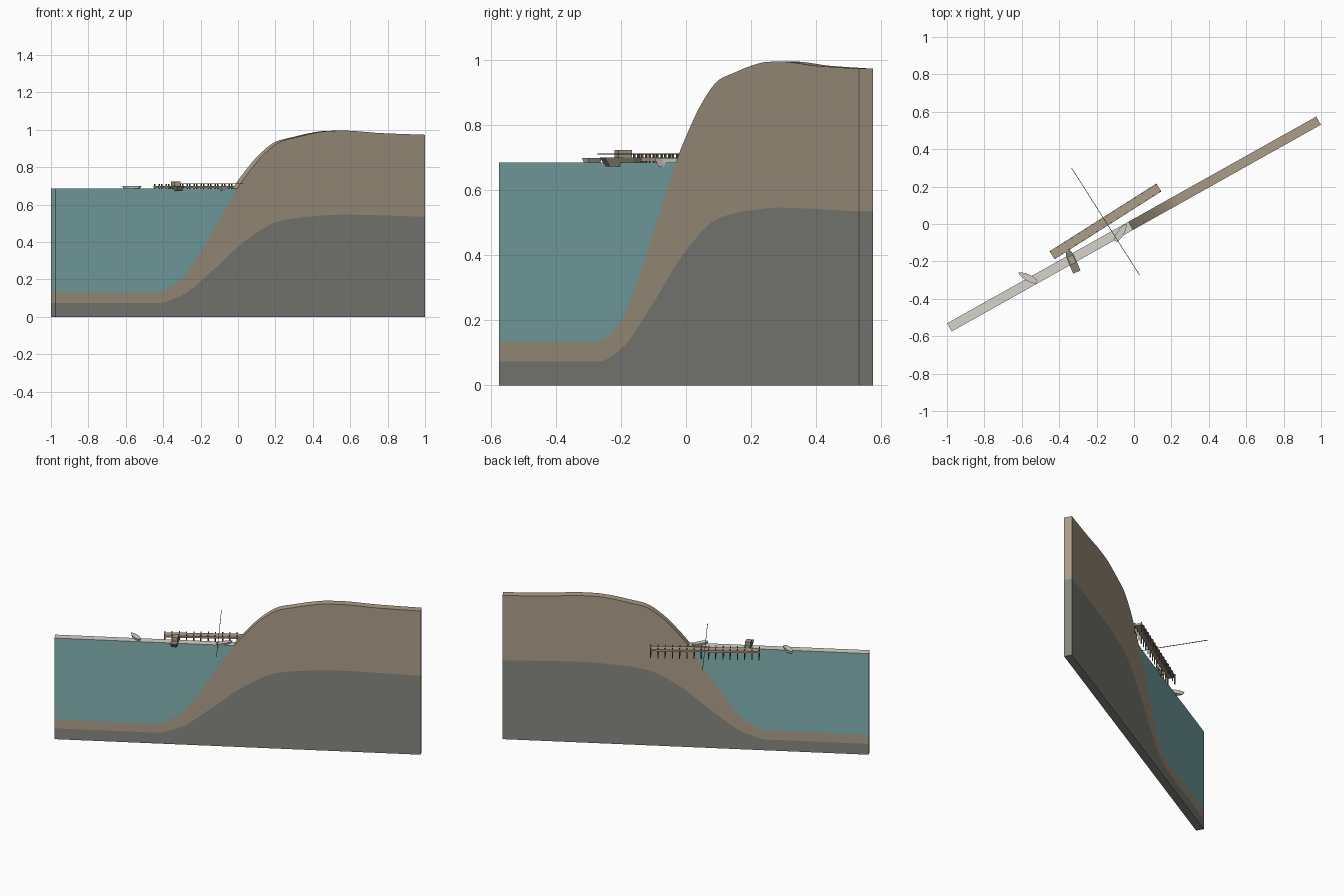
import bpy, bmesh, math
from mathutils import Matrix, Vector

if "Cube" in bpy.data.objects:
    bpy.data.objects.remove(bpy.data.objects["Cube"])

ANGLE = math.radians(29.25)
HALF, THICK, SEA = 1.131, 0.05, 0.685


def material(name, *rgb):
    lin = [(c / 255 / 12.92 if c < 11 else ((c / 255 + 0.055) / 1.055) ** 2.4) for c in rgb]
    m = bpy.data.materials.new(name)
    m.use_nodes = True
    m.diffuse_color = (*lin, 1)
    m.node_tree.nodes["Principled BSDF"].inputs["Base Color"].default_value = (*lin, 1)
    return m


SOIL = material("soil brown", 172, 158, 138)
ROCK = material("bedrock grey", 134, 134, 128)
WATER = material("deep water teal", 130, 178, 178)
SURFACE = material("water surface pale", 214, 211, 203)
WOOD = material("pier wood", 172, 158, 136)
POST = material("post dark wood", 112, 98, 80)
PALE = material("boat pale grey", 208, 206, 198)
HULL = material("barge grey", 132, 130, 118)


def finish(name, bm, mats, place=Matrix()):
    bmesh.ops.recalc_face_normals(bm, faces=bm.faces[:])
    mesh = bpy.data.meshes.new(name)
    bm.to_mesh(mesh)
    bm.free()
    for m in mats:
        mesh.materials.append(m)
    ob = bpy.data.objects.new(name, mesh)
    ob.matrix_world = place
    bpy.context.collection.objects.link(ob)
    return ob


def prism(name, outline, mats, place):
    """Extrude an outline in the (along, up) plane across the slab thickness."""
    bm = bmesh.new()
    base = bm.faces.new([bm.verts.new((u, -THICK / 2, z)) for u, z in outline])
    new = bmesh.ops.extrude_face_region(bm, geom=[base])["geom"]
    bmesh.ops.translate(bm, vec=(0, THICK, 0), verts=[g for g in new if isinstance(g, bmesh.types.BMVert)])
    if base.is_valid and len(base.link_loops if hasattr(base, "link_loops") else base.loops) == 0:
        bm.faces.remove(base)
    return finish(name, bm, mats, place)


def add_box(bm, size, centre, mat=0):
    m = Matrix.Translation(centre) @ Matrix.Diagonal((*size, 1))
    made = bmesh.ops.create_cube(bm, size=1, matrix=m)["verts"]
    for f in {f for v in made for f in v.link_faces}:
        f.material_index = mat


def smooth_line(keys, step=0.025):
    """Monotone cubic curve through a few heights."""
    sec = [(b[1] - a[1]) / (b[0] - a[0]) for a, b in zip(keys, keys[1:])]
    tan = [sec[0]] + [2 * p * q / (p + q) if p * q > 0 else 0 for p, q in zip(sec, sec[1:])] + [sec[-1]]
    out = []
    for i, ((u0, z0), (u1, z1)) in enumerate(zip(keys, keys[1:])):
        h = u1 - u0
        n = max(1, round(h / step)) if sec[i] else 1
        for k in range(n):
            t = k / n
            z = (z0 * (1 + 2 * t) * (1 - t) ** 2 + z1 * t * t * (3 - 2 * t)
                 + h * t * (1 - t) * (tan[i] * (1 - t) - tan[i + 1] * t))
            out.append((u0 + h * t, z))
    return out + [keys[-1]]


def turned(x, y, z, angle):
    return Matrix.Translation((x, y, z)) @ Matrix.Rotation(angle, 4, "Z")


# Sliced coast: bedrock, soil and water
ground = smooth_line([(-HALF, 0.135), (-0.51, 0.135), (-0.365, 0.2), (-0.243, 0.35), (-0.13, 0.52),
                      (-0.02, SEA), (0.045, 0.765), (0.147, 0.87), (0.25, 0.938), (0.35, 0.961),
                      (0.454, 0.982), (0.556, 0.994), (0.64, 0.995), (0.86, 0.982), (HALF, 0.973)])
rock = smooth_line([(-HALF, 0.073), (-0.51, 0.073), (-0.365, 0.112), (-0.16, 0.255), (0.045, 0.415),
                    (0.25, 0.514), (0.454, 0.538), (0.618, 0.546), (HALF, 0.535)])
slab = Matrix.Rotation(ANGLE, 4, "Z")
prism("bedrock_layer", [(-HALF, 0), (HALF, 0)] + rock[::-1], [ROCK], slab)
soil = prism("soil_layer", rock + ground[::-1], [SOIL], slab)
bed = [p for p in ground if p[0] < -0.021]
sea = prism("sea_water", bed + [(-0.02, SEA), (-HALF, SEA)], [WATER, SURFACE], slab)
for p in sea.data.polygons:
    p.material_index = int(p.normal.z > 0.95 and p.center.z > SEA - 0.01)

# Pier deck on two rows of posts
pier = turned(-0.1525, 0.014, 0, math.radians(32.4))
LENGTH = 0.676
bm = bmesh.new()
add_box(bm, (LENGTH, 0.05, 0.012), (0, 0, 0.694))
finish("pier_deck", bm, [WOOD], pier)
bm = bmesh.new()
COUNT = 16
for i in range(COUNT):
    u = (i / (COUNT - 1) - 0.5) * (LENGTH - 0.01)
    for side in (-1, 1):
        add_box(bm, (0.006, 0.006, 0.07), (u, side * 0.022, 0.675))
finish("pier_posts", bm, [POST], pier)

# Thin rail crossing the pier
bm = bmesh.new()
add_box(bm, (0.003, LENGTH, 0.003), (0, 0, 0.711))
finish("cross_rail", bm, [POST], pier)


def boat(name, place, length, width, low, high, mats, stern=0.6):
    """Hull with a pointed bow at +x, narrower at the keel."""
    half = [(-0.5, stern), (-0.2, 1), (0.15, 0.9), (0.38, 0.45)]
    ring = half + [(0.5, 0)] + [(u, -w) for u, w in half[::-1]]
    bm = bmesh.new()
    rows = [[bm.verts.new((u * length * k, w * width / 2 * k, z)) for u, w in ring]
            for z, k in ((low, 0.75), (high, 1))]
    bm.faces.new(rows[0])
    bm.faces.new(rows[1])
    for i in range(len(ring)):
        j = (i + 1) % len(ring)
        bm.faces.new((rows[0][i], rows[0][j], rows[1][j], rows[1][i]))
    return finish(name, bm, mats, place)


# Small boats
boat("outer_boat", turned(-0.57, -0.285, 0, math.radians(153)), 0.11, 0.036, 0.678, 0.699, [PALE])
boat("shore_boat", turned(-0.07, -0.045, 0, math.radians(57)), 0.11, 0.036, 0.672, 0.698, [PALE])

# Work barge with cabin
barge = turned(-0.335, -0.188, 0, math.radians(-67))
boat("barge_hull", barge @ Matrix.Rotation(math.pi, 4, "Z"), 0.15, 0.044, 0.672, 0.7, [HULL], 0.95)
bm = bmesh.new()
add_box(bm, (0.045, 0.034, 0.025), (0.005, 0, 0.7115))
finish("barge_cabin", bm, [WOOD], barge)

# Smooth only the rolling ground
bpy.context.view_layer.update()
bpy.ops.object.select_all(action="DESELECT")
soil.select_set(True)
bpy.context.view_layer.objects.active = soil
bpy.ops.object.shade_smooth_by_angle(angle=math.radians(30))
